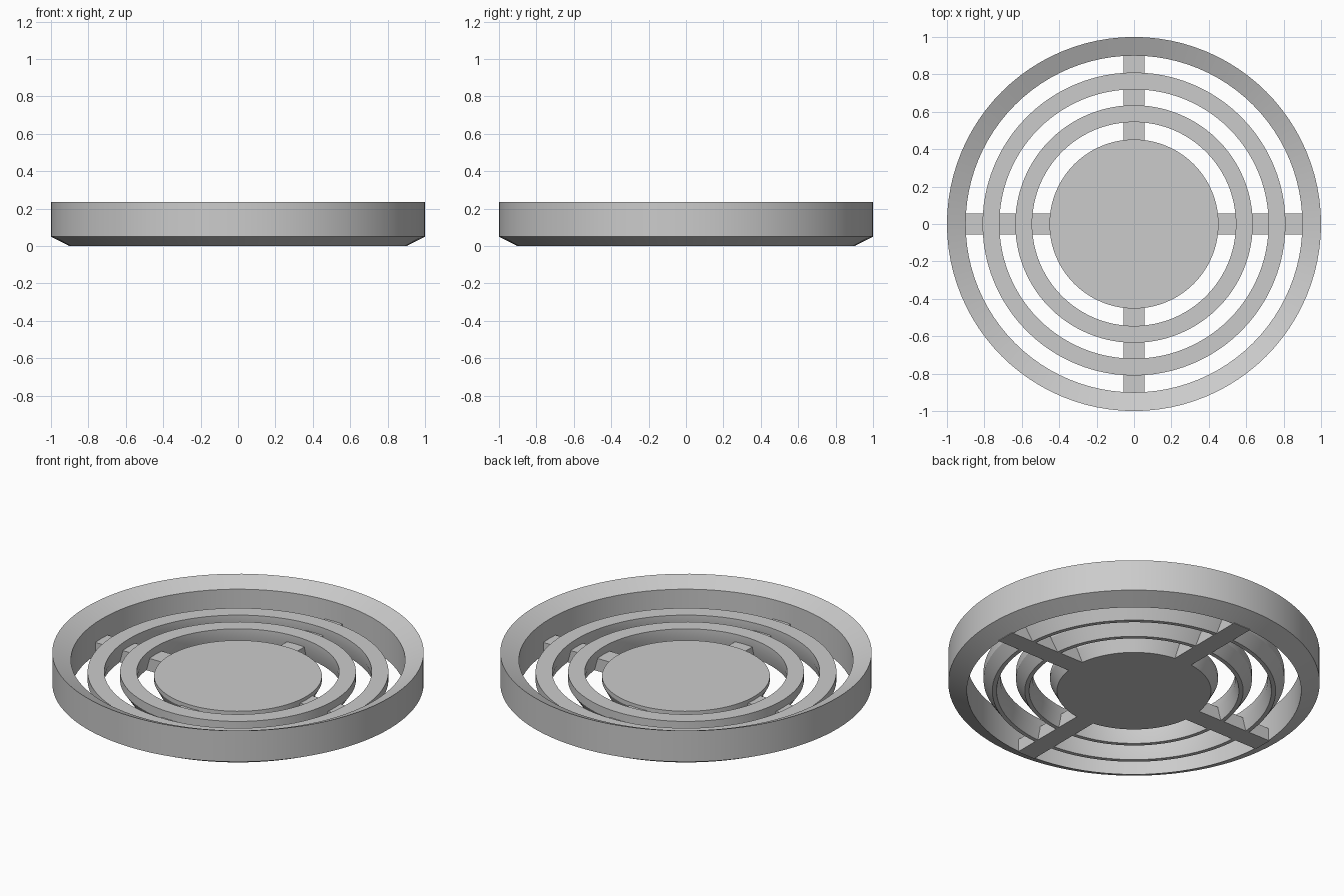
import bpy, math

cube = bpy.data.objects.get("Cube")
if cube:
    bpy.data.objects.remove(cube, do_unlink=True)

SEGMENTS = 96
BREAK_Z = 0.07   # height where the vertical walls start to taper

grey = bpy.data.materials.new("light_grey")
grey.use_nodes = True
colour = (0.6, 0.6, 0.6, 1)
grey.diffuse_color = colour
grey.node_tree.nodes["Principled BSDF"].inputs["Base Color"].default_value = colour


def finish(name, verts, faces, smooth=True):
    mesh = bpy.data.meshes.new(name)
    mesh.from_pydata(verts, [], faces)
    mesh.materials.append(grey)
    obj = bpy.data.objects.new(name, mesh)
    bpy.context.collection.objects.link(obj)
    if smooth:
        bpy.ops.object.select_all(action='DESELECT')
        obj.select_set(True)
        bpy.context.view_layer.objects.active = obj
        bpy.ops.object.shade_smooth_by_angle(angle=math.radians(20))
    return obj


def lathe(name, profile, closed=True):
    """Turn a counter-clockwise (radius, height) profile round the z axis."""
    n = len(profile)
    verts, faces = [], []
    for s in range(SEGMENTS):
        a = 2 * math.pi * s / SEGMENTS
        verts += [(r * math.cos(a), r * math.sin(a), z) for r, z in profile]
    for s in range(SEGMENTS):
        a, b = s * n, (s + 1) % SEGMENTS * n
        for i in range(n if closed else n - 1):
            j = (i + 1) % n
            faces.append((a + i, b + i, b + j, a + j))
    if not closed:  # flat caps at both ends
        faces.append([s * n for s in reversed(range(SEGMENTS))])
        faces.append([s * n + n - 1 for s in range(SEGMENTS)])
    return finish(name, verts, faces)


# Outer rim with its top and bottom sloping inwards
lathe("outer_rim", [(0.9, 0), (1, 0.05), (1, 0.235), (0.9, 0.19)])

# Two concentric vanes, narrowing towards the bottom
for name, inner, outer in (("outer_vane", 0.72, 0.81), ("inner_vane", 0.545, 0.635)):
    lathe(name, [(inner + 0.02, 0), (outer - 0.047, 0), (outer, BREAK_Z),
                 (outer, 0.12), (inner, 0.12), (inner, BREAK_Z)])

# Central disc
lathe("centre_disc", [(0.415, 0), (0.452, BREAK_Z), (0.452, 0.095)], closed=False)

# Four spokes joining the disc, vanes and rim
box_faces = [(0, 3, 2, 1), (4, 5, 6, 7), (0, 1, 5, 4),
             (1, 2, 6, 5), (2, 3, 7, 6), (3, 0, 4, 7)]
for i, name in enumerate(("left", "back", "right", "front")):
    corners = [(x, y, z) for z in (0, 0.075)
               for x, y in ((0.4, -0.057), (0.905, -0.057), (0.905, 0.057), (0.4, 0.057))]
    spoke = finish(name + "_spoke", corners, box_faces, smooth=False)
    spoke.rotation_euler.z = i * math.pi / 2
